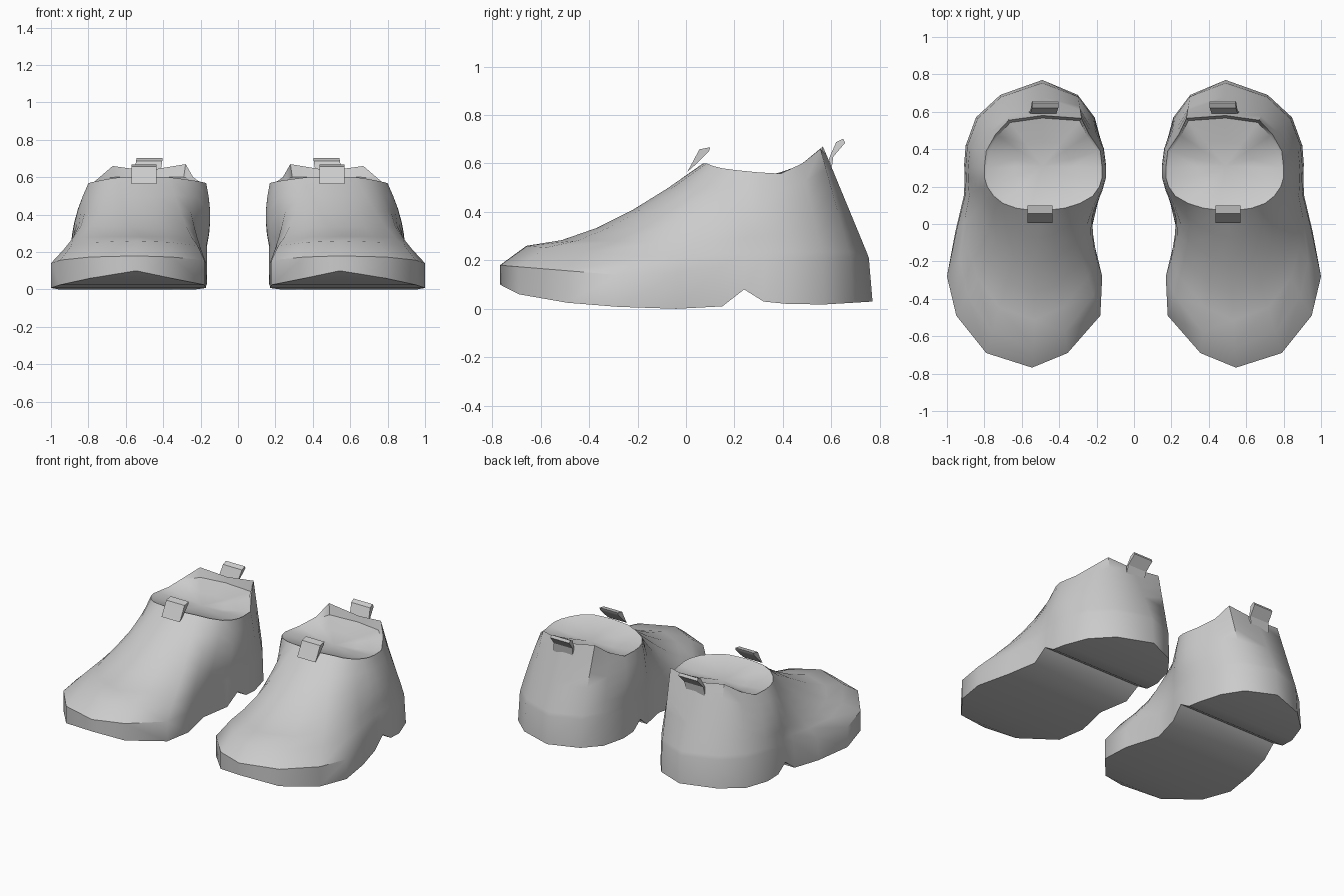
import bpy, bmesh, math
from mathutils import Vector

if "Cube" in bpy.data.objects:
    bpy.data.objects.remove(bpy.data.objects["Cube"])

# Stations heel-to-toe: sole y, z, x_inner, x_outer | rim y, x_inner, x_outer, z
STATIONS = [
    (-.69, .06, .355, .79, .075, .45, .56, .60),
    (-.49, .025, .18, .95, .085, .37, .63, .60),
    (-.28, .008, .17, 1.0, .11, .29, .70, .59),
    (-.04, .0, .23, .955, .15, .22, .75, .58),
    (.15, .01, .185, .91, .20, .185, .785, .573),
    (.24, .08, .17, .905, .25, .17, .80, .568),
    (.32, .03, .165, .908, .30, .17, .80, .563),
    (.42, .02, .17, .90, .39, .18, .79, .558),
    (.57, .018, .21, .845, .48, .24, .74, .60),
    (.69, .025, .30, .715, .555, .29, .67, .66),
]
TIP = ((.545, -.768, .10), (.505, .07, .60))
BACK = ((.49, .77, .03), (.49, .58, .635))


def finish(bm, name, angle):
    bmesh.ops.recalc_face_normals(bm, faces=bm.faces)
    me = bpy.data.meshes.new(name)
    bm.to_mesh(me)
    bm.free()
    ob = bpy.data.objects.new(name, me)
    bpy.context.collection.objects.link(ob)
    bpy.ops.object.select_all(action='DESELECT')
    ob.select_set(True)
    bpy.context.view_layer.objects.active = ob
    bpy.ops.object.shade_smooth_by_angle(angle=math.radians(angle))
    ob.modifiers.new("pair", 'MIRROR')
    ob.modifiers["pair"].use_mirror_merge = False
    return ob


def column(base, rim):
    """Path of points from the sole edge up to the ankle opening."""
    b, r = Vector(base), Vector(rim)
    heel = min(1, max(0, (b.y + .1) / .45))        # 0 forefoot, 1 heel
    toe = min(1, max(0, (-.28 - b.y) / .49))       # 1 at the toe tip
    side = 1 if b.x > .5 else -1
    ankle = max(0, 1 - abs(b.y - .27) / .4)
    z1 = .14 + .04 * toe + .07 * heel
    z2 = .215 + .045 * toe + .02 * heel
    f1 = .06 * heel + (0 if toe else .02)
    f2 = .13 + .10 * (1 - toe) * (1 - heel)
    p2 = b.lerp(r, f2)
    p2.z = z2
    p1 = b.lerp(r, f1)
    p1.z = z1
    path = [b, p1, p2]
    for t in (.2, .4, .6, .8):
        p = p2.lerp(r, t)
        p.z -= .075 * 4 * t * (1 - t) * (1 - .35 * t) * (1 - heel) * (.4 + .6 * toe)
        p.x += side * .022 * ankle * 4 * t * (1 - t)
        path.append(p)
    path.append(r)
    return path


# Shoe body: rings lofted from sole outline to ankle opening
outer = [((s[3], s[0], s[1]), (s[6], s[4], s[7])) for s in STATIONS]
inner = [((s[2], s[0], s[1]), (s[5], s[4], s[7])) for s in STATIONS]
inner[-1] = (inner[-1][0], (.28, .565, .67))
pairs = [TIP] + outer + [BACK] + inner[::-1]
n = len(pairs)
bm = bmesh.new()
cols = []
centre = Vector((.49, .31, .545))
for base, rim in pairs:
    path = column(base, rim)
    lip = path[-1].lerp(centre, .05)               # edge of the recessed top
    lip.z = min(path[-1].z - .008, .60)
    mid = lip.lerp(centre, .5)
    mid.z -= .005
    cols.append([bm.verts.new(p) for p in path + [lip, mid]])
for i in range(n):
    a, b = cols[i], cols[(i + 1) % n]
    for k in range(len(a) - 1):
        bm.faces.new((a[k], b[k], b[k + 1], a[k + 1]))
c = bm.verts.new(centre)
for i in range(n):
    bm.faces.new((cols[i][-1], cols[(i + 1) % n][-1], c))

# Sole: strips across the foot, with the notch in front of the heel
m = len(STATIONS)
bm.faces.new((cols[0][0], cols[1][0], cols[-1][0]))
for i in range(1, m):
    bm.faces.new((cols[i][0], cols[i + 1][0], cols[n - i - 1][0], cols[n - i][0]))
bm.faces.new((cols[m][0], cols[m + 1][0], cols[m + 2][0]))
finish(bm, "shoe_body", 42)


def pull_tab(name, profile, x0, x1, skew=0):
    """Side profile (y, z) extruded across x, leaning sideways by skew."""
    bm = bmesh.new()
    z0 = profile[0][1]
    ends = [[bm.verts.new((x + skew * (z - z0), y, z)) for y, z in profile] for x in (x0, x1)]
    for e in ends:
        bm.faces.new(e)
    for i in range(len(profile)):
        j = (i + 1) % len(profile)
        bm.faces.new((ends[0][i], ends[0][j], ends[1][j], ends[1][i]))
    finish(bm, name, 30)


# Pull tabs on the tongue and the heel
pull_tab("front_pull_tab", [(.005, .565), (.03, .61), (.055, .658), (.10, .667),
                            (.095, .65), (.045, .60)], .435, .57)
pull_tab("heel_pull_tab", [(.59, .62), (.62, .688), (.648, .702), (.657, .685),
                           (.608, .628), (.60, .57)], .415, .555, -.15)
